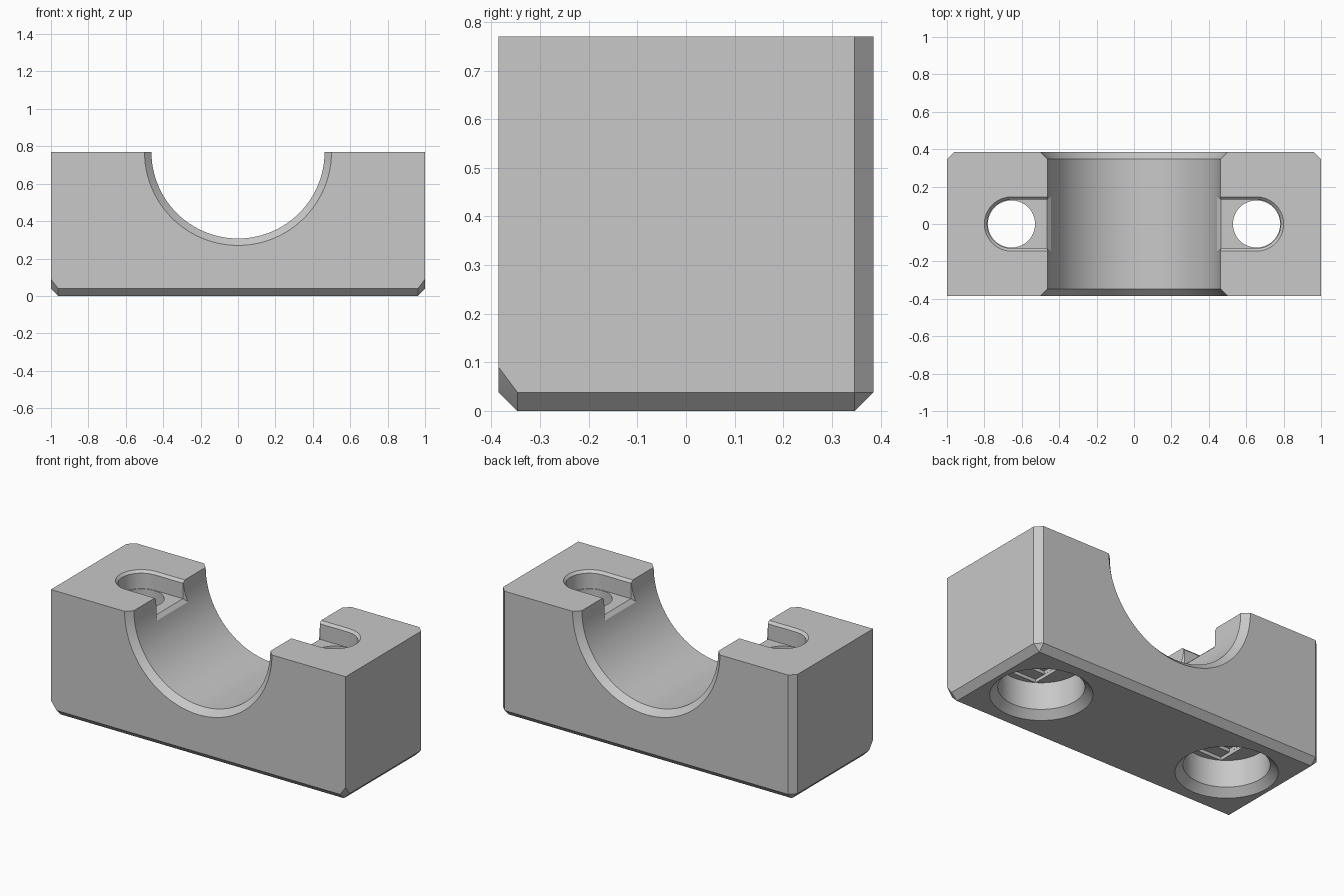
import bpy, bmesh, math
from mathutils import Vector

W, D, H, C = 1.0, 0.385, 0.77, 0.0385   # half width, half depth, height, chamfer
HOLE_X = 0.655
SEG = 96

cube = bpy.data.objects.get("Cube")
if cube:
    bpy.data.objects.remove(cube, do_unlink=True)

grey = bpy.data.materials.new("plain_grey")
grey.use_nodes = True
grey.diffuse_color = (0.58, 0.58, 0.58, 1)
grey.node_tree.nodes["Principled BSDF"].inputs["Base Color"].default_value = (0.58, 0.58, 0.58, 1)


def finish(name, bm):
    bmesh.ops.recalc_face_normals(bm, faces=bm.faces)
    mesh = bpy.data.meshes.new(name)
    bm.to_mesh(mesh)
    bm.free()
    mesh.materials.append(grey)
    obj = bpy.data.objects.new(name, mesh)
    bpy.context.collection.objects.link(obj)
    return obj


def hull(name, points):
    bm = bmesh.new()
    for p in points:
        bm.verts.new(p)
    bmesh.ops.convex_hull(bm, input=bm.verts)
    bmesh.ops.dissolve_limit(bm, angle_limit=0.01, verts=bm.verts, edges=bm.edges)
    return finish(name, bm)


def lathe(name, profile, place):
    """Closed solid of revolution; profile holds (radius, height along the axis)."""
    bm = bmesh.new()
    rings = []
    for r, t in profile:
        angles = [2 * math.pi * i / SEG for i in range(SEG)]
        rings.append([bm.verts.new(place(r * math.cos(a), r * math.sin(a), t)) for a in angles])
    for low, high in zip(rings, rings[1:]):
        for i in range(SEG):
            j = (i + 1) % SEG
            bm.faces.new((low[i], low[j], high[j], high[i]))
    bm.faces.new(rings[0])
    bm.faces.new(rings[-1])
    return finish(name, bm)


def box(x, y, z0, z1, cx):
    return [(cx + sx * x, sy * y, z) for sx in (-1, 1) for sy in (-1, 1) for z in (z0, z1)]


def slot(side, r, z):
    """Outline of a round-ended slot that opens towards the middle."""
    pts = []
    for i in range(33):
        a = -math.pi / 2 + math.pi * i / 32
        pts.append((side * (HOLE_X + r * math.cos(a)), r * math.sin(a), z))
    return pts + [(side * 0.3, -r, z), (side * 0.3, r, z)]


def cut(target, cutter):
    mod = target.modifiers.new("cut", 'BOOLEAN')
    mod.operation = 'DIFFERENCE'
    mod.solver = 'EXACT'
    mod.object = cutter
    bpy.context.view_layer.update()
    graph = bpy.context.evaluated_depsgraph_get()
    mesh = bpy.data.meshes.new_from_object(target.evaluated_get(graph))
    target.modifiers.clear()
    target.data = mesh
    bpy.data.objects.remove(cutter, do_unlink=True)


# Block: chamfered underside and back edges, clipped lower front corners
corners = []
for s in (-1, 1):
    for z in (C, H):
        corners += [(s * W, D - C, z), (s * (W - C), D, z)]
    corners += [(s * W, -D, H), (s * W, -D, 0.09),
                (s * W, C - D, C), (s * (W - C), -D, C),
                (s * (W - C), D - C, 0), (s * (W - C), C - D, 0)]
block = hull("clamp_block", corners)

# Half-round cradle with flared ends
end = D + 0.05
cradle = lathe("cradle_cutter",
               [(0.55, -end), (0.463, 0.037 - D), (0.463, D - 0.037), (0.55, end)],
               lambda u, v, t: Vector((u, t, H + v)))
cut(block, cradle)

for s in (-1, 1):
    cx = s * HOLE_X
    upright = lambda u, v, t: Vector((cx + u, v, t))
    # Nut slot, its lip, and the flare where it meets the cradle
    cut(block, hull("slot_cutter", slot(s, 0.13, 0.66) + slot(s, 0.13, 0.9)))
    cut(block, hull("lip_cutter", slot(s, 0.125, 0.75) + slot(s, 0.165, 0.79)))
    flare = [(s * x, sy * y, z) for x, y, low in ((0.47, 0.125, 0.665), (0.42, 0.175, 0.615))
             for sy in (-1, 1) for z in (low, 0.9)]
    cut(block, hull("flare_cutter", flare))
    # Counterbore from below, stepped ceiling, then the through hole
    cut(block, lathe("counterbore_cutter",
                     [(0.32, -0.04), (0.236, 0.044), (0.236, 0.21)], upright))
    cut(block, hull("long_step_cutter", box(0.127, 0.199, 0.15, 0.23, cx)))
    cut(block, hull("square_step_cutter", box(0.1265, 0.1265, 0.18, 0.25, cx)))
    cut(block, lathe("hole_cutter", [(0.126, 0.1), (0.126, 0.72)], upright))

# Smooth the round walls and keep the edges sharp
bpy.ops.object.select_all(action='DESELECT')
block.select_set(True)
bpy.context.view_layer.objects.active = block
bpy.ops.object.shade_smooth_by_angle(angle=math.radians(25))
